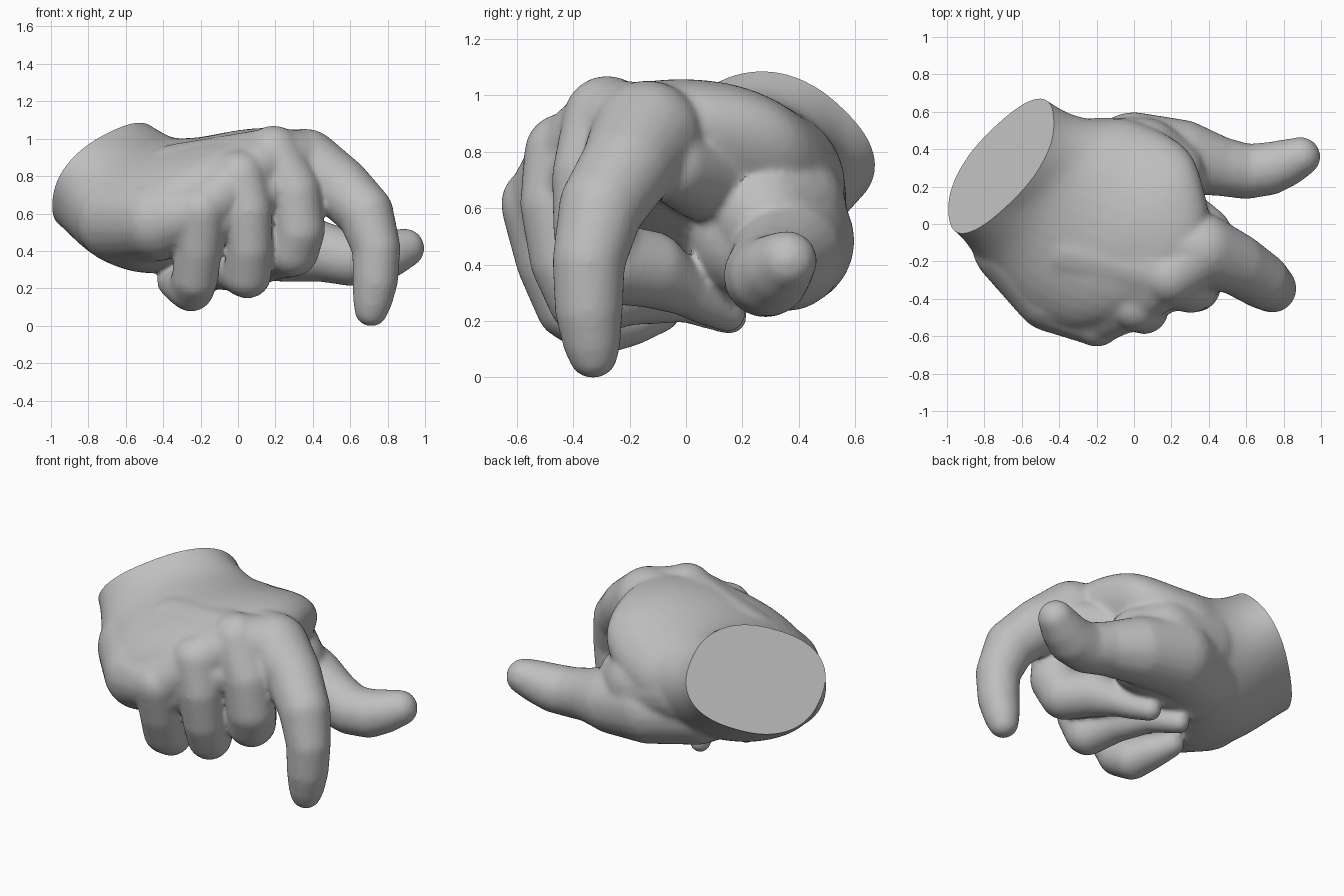
import bpy, bmesh, math
from mathutils import Vector

cube = bpy.data.objects.get("Cube")
if cube:
    bpy.data.objects.remove(cube, do_unlink=True)

# Single skin material
skin = bpy.data.materials.new("plain grey")
skin.use_nodes = True
GREY = (0.52, 0.52, 0.52, 1.0)
skin.diffuse_color = GREY
skin.node_tree.nodes["Principled BSDF"].inputs["Base Color"].default_value = GREY

bm = bmesh.new()

# Unit sphere points used for every joint
tmp = bmesh.new()
bmesh.ops.create_icosphere(tmp, subdivisions=3, radius=1.0)
SPHERE = [v.co.copy() for v in tmp.verts]
tmp.free()


def hull(*joints):
    """Rounded solid stretched over joints (x, y, z, radius)."""
    verts = [bm.verts.new(Vector(j[:3]) + p * j[3]) for j in joints for p in SPHERE]
    bmesh.ops.convex_hull(bm, input=verts)
    for v in verts:
        if v.is_valid and not v.link_faces:
            bm.verts.remove(v)


def chain(joints):
    for a, b in zip(joints, joints[1:]):
        hull(a, b)


def spline(p0, p1, p2, p3, t):
    return 0.5 * (2 * p1 + (p2 - p0) * t + (2 * p0 - 5 * p1 + 4 * p2 - p3) * t * t
                  + (3 * p1 - p0 - 3 * p2 + p3) * t ** 3)


def squared(x, power):
    return math.copysign(abs(x) ** (2 / power), x)


def loft(sections, sides=40, steps=5):
    """Smooth body through sections: centre, half width, half height, squareness."""
    s = [[Vector(v) for v in sec[:3]] + [sec[3]] for sec in sections]
    s = [s[0]] + s + [s[-1]]
    rings = []
    for i in range(1, len(s) - 2):
        for k in range(steps + (i == len(s) - 3)):
            c, u, v, n = (spline(s[i - 1][m], s[i][m], s[i + 1][m], s[i + 2][m], k / steps)
                          for m in range(4))
            angles = [2 * math.pi * (j + 0.5) / sides for j in range(sides)]
            rings.append([bm.verts.new(c + u * squared(math.cos(a), n) + v * squared(math.sin(a), n))
                          for a in angles])
    for r, q in zip(rings, rings[1:]):
        for j in range(sides):
            k = (j + 1) % sides
            bm.faces.new((r[j], r[k], q[k], q[j]))
    bm.faces.new(rings[0][::-1])
    bm.faces.new(rings[-1])


# Wrist and palm, from the forearm to the knuckles
WRIST = Vector((-0.71, 0.31, 0.81))
CUT = Vector((-0.70, 0.48, 0.53)).normalized()
loft([
    (WRIST + CUT * 0.2, (0.285, 0.25, 0.14), (0.015, -0.23, 0.225), 2.4),
    (WRIST, (0.285, 0.25, 0.14), (0.015, -0.23, 0.225), 2.4),
    ((-0.52, 0.17, 0.68), (0.30, 0.38, 0.10), (0.05, -0.10, 0.32), 2.0),
    ((-0.31, 0.05, 0.65), (0.31, 0.50, 0.08), (0.05, -0.05, 0.355), 2.0),
    ((-0.06, -0.08, 0.72), (0.34, 0.48, 0.10), (0.05, -0.03, 0.325), 2.0),
    ((0.08, -0.20, 0.76), (0.30, 0.35, 0.11), (0.05, -0.05, 0.27), 2.0),
    ((0.20, -0.24, 0.77), (0.20, 0.22, 0.08), (0.03, -0.04, 0.19), 2.0),
])

# Outer edge of the palm and the back of the hand
hull((-0.62, -0.10, 0.58, 0.25), (-0.43, -0.36, 0.57, 0.22))
hull((-0.43, -0.36, 0.57, 0.22), (-0.32, -0.12, 0.73, 0.25), (-0.15, -0.05, 0.80, 0.21),
     (-0.21, -0.50, 0.61, 0.15), (0.01, -0.41, 0.79, 0.145), (0.19, -0.27, 0.91, 0.155))

# Knuckles and the skin between the finger roots
hull((0.36, -0.14, 0.86, 0.19), (0.19, -0.28, 0.91, 0.155))
chain([(0.29, -0.28, 0.78, 0.13), (0.05, -0.41, 0.69, 0.13), (-0.18, -0.47, 0.54, 0.13)])

# Web between thumb and index finger
chain([(-0.20, 0.32, 0.66, 0.25), (0.05, 0.33, 0.60, 0.24), (0.18, 0.28, 0.57, 0.20)])
hull((0.22, 0.06, 0.72, 0.16), (0.39, -0.04, 0.75, 0.13))

# Thumb with its fleshy base
hull((-0.25, 0.20, 0.51, 0.25), (0.10, 0.25, 0.50, 0.23))
chain([(-0.25, 0.25, 0.52, 0.25), (0.0, 0.36, 0.49, 0.24), (0.25, 0.36, 0.44, 0.20),
       (0.45, 0.31, 0.40, 0.16), (0.60, 0.28, 0.365, 0.148), (0.72, 0.295, 0.365, 0.143),
       (0.81, 0.325, 0.39, 0.128), (0.892, 0.36, 0.42, 0.106)])

# Index finger, pointing down
chain([(0.15, -0.10, 0.86, 0.19), (0.36, -0.14, 0.86, 0.20), (0.54, -0.21, 0.75, 0.167),
       (0.68, -0.30, 0.61, 0.152), (0.74, -0.345, 0.42, 0.13), (0.735, -0.345, 0.25, 0.122),
       (0.72, -0.335, 0.14, 0.105), (0.712, -0.33, 0.09, 0.09)])

# Middle finger, curled under
chain([(0.19, -0.28, 0.92, 0.157), (0.30, -0.33, 0.72, 0.147), (0.325, -0.33, 0.52, 0.142),
       (0.29, -0.28, 0.41, 0.145), (0.20, -0.13, 0.39, 0.138), (0.12, -0.01, 0.32, 0.095),
       (0.06, 0.07, 0.27, 0.08), (0.0, 0.148, 0.23, 0.065)])

# Ring finger, curled under
chain([(0.01, -0.43, 0.80, 0.145), (0.055, -0.46, 0.62, 0.13), (0.06, -0.43, 0.42, 0.125),
       (0.05, -0.36, 0.28, 0.13), (-0.02, -0.20, 0.31, 0.12),
       (-0.12, 0.0, 0.29, 0.09), (-0.21, 0.155, 0.22, 0.063)])

# Little finger, curled under
chain([(-0.20, -0.52, 0.62, 0.138), (-0.21, -0.48, 0.42, 0.125),
       (-0.23, -0.41, 0.26, 0.125), (-0.25, -0.32, 0.205, 0.125), (-0.30, -0.20, 0.22, 0.105),
       (-0.36, -0.09, 0.24, 0.075)])

bmesh.ops.recalc_face_normals(bm, faces=bm.faces[:])
mesh = bpy.data.meshes.new("hand")
bm.to_mesh(mesh)
bm.free()
hand = bpy.data.objects.new("hand", mesh)
bpy.context.scene.collection.objects.link(hand)
bpy.ops.object.select_all(action='DESELECT')
hand.select_set(True)
bpy.context.view_layer.objects.active = hand

# Fuse the parts into one soft skin
fuse = hand.modifiers.new("fuse", 'REMESH')
fuse.mode = 'VOXEL'
fuse.voxel_size = 0.014
soften = hand.modifiers.new("soften", 'SMOOTH')
soften.factor = 0.5
soften.iterations = 14
for name in ("fuse", "soften"):
    bpy.ops.object.modifier_apply(modifier=name)

# Flat slanted cut through the wrist
bm = bmesh.new()
bm.from_mesh(hand.data)
bmesh.ops.bisect_plane(bm, geom=bm.verts[:] + bm.edges[:] + bm.faces[:], dist=0.001,
                       plane_co=WRIST, plane_no=CUT, clear_outer=True)
bmesh.ops.holes_fill(bm, edges=[e for e in bm.edges if e.is_boundary], sides=0)
bmesh.ops.recalc_face_normals(bm, faces=bm.faces[:])

# Rest the fingertip on the ground
low = min(v.co.z for v in bm.verts)
bmesh.ops.translate(bm, verts=bm.verts[:], vec=(0, 0, -low))
bm.to_mesh(hand.data)
bm.free()

hand.data.materials.clear()
hand.data.materials.append(skin)
bpy.ops.object.shade_smooth_by_angle(angle=math.radians(40))
